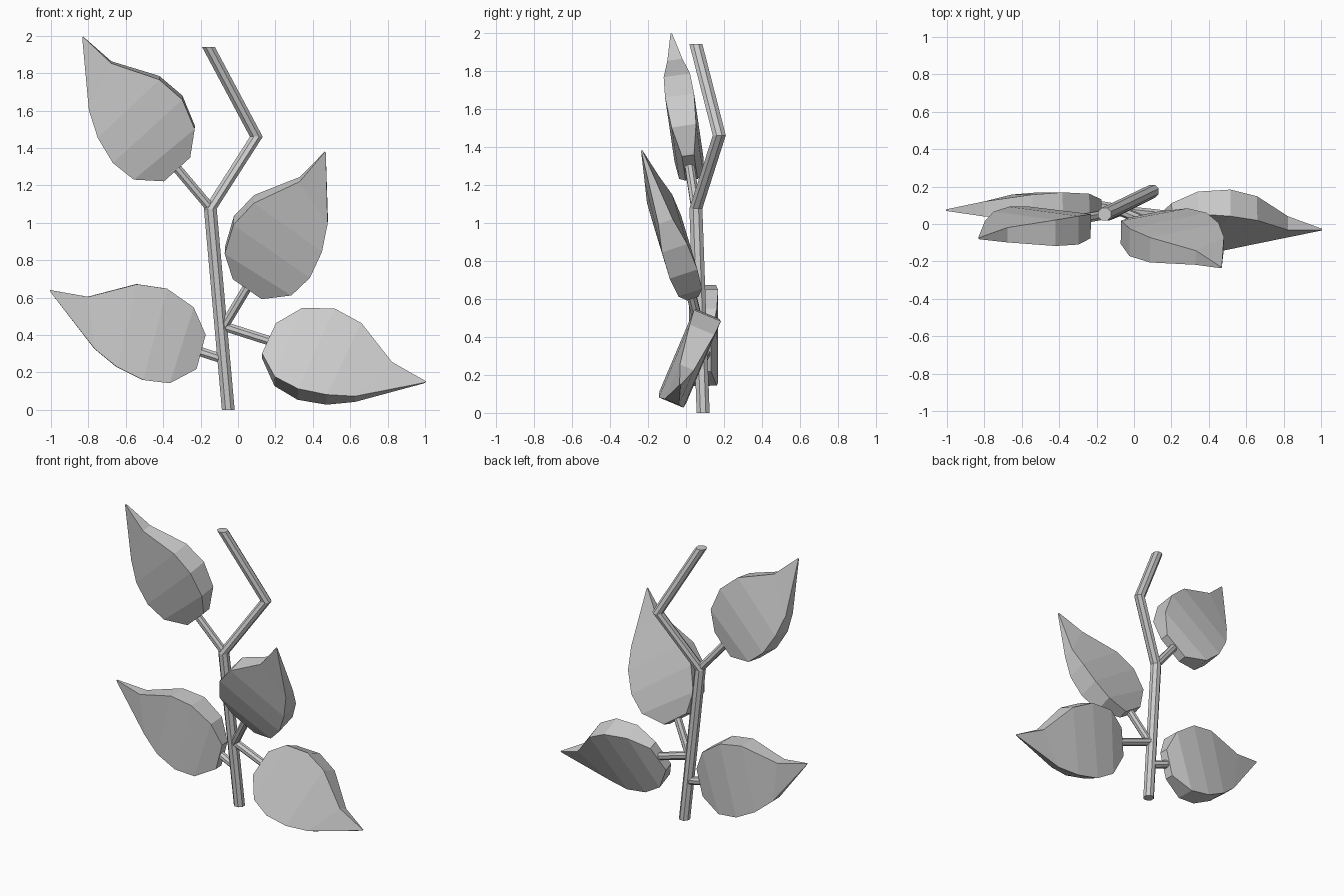
import bpy, bmesh, math
from mathutils import Vector

if "Cube" in bpy.data.objects:
    bpy.data.objects.remove(bpy.data.objects["Cube"])


def finish(bm, name):
    bmesh.ops.recalc_face_normals(bm, faces=bm.faces[:])
    mesh = bpy.data.meshes.new(name)
    bm.to_mesh(mesh)
    bm.free()
    obj = bpy.data.objects.new(name, mesh)
    bpy.context.collection.objects.link(obj)
    return obj


def loft(bm, rings):
    """Skin a list of equal-sized vertex rings and cap both ends."""
    n = len(rings[0])
    for a, b in zip(rings, rings[1:]):
        for i in range(n):
            j = (i + 1) % n
            bm.faces.new((a[i], a[j], b[j], b[i]))
    bm.faces.new(rings[0])
    bm.faces.new(rings[-1])


def tube(name, path, radius, sides, x_axis, y_axis):
    bm = bmesh.new()
    rings = []
    for p in path:
        ring = []
        for k in range(sides):
            a = 2 * math.pi * (k + 0.5) / sides
            ring.append(bm.verts.new(Vector(p) + radius * (math.cos(a) * x_axis + math.sin(a) * y_axis)))
        rings.append(ring)
    loft(bm, rings)
    return finish(bm, name)


# Leaf rows: (along, across) of upper edge, (along, across) of lower edge, half thickness
ROWS = [
    ((0.00, 0.095), (0.00, -0.095), 0.032),
    ((0.10, 0.220), (0.12, -0.205), 0.065),
    ((0.263, 0.28), (0.263, -0.225), 0.077),
    ((0.425, 0.262), (0.417, -0.193), 0.070),
    ((0.66, 0.130), (0.555, -0.130), 0.040),
    ((0.865, 0.113), (0.86, 0.103), 0.004),
]


def leaf(name, base, along, across):
    base, u, v = Vector(base), Vector(along).normalized(), Vector(across)
    v = (v - u * v.dot(u)).normalized()
    n = u.cross(v)
    bm = bmesh.new()
    rings = []
    for top, low, h in ROWS:
        ring = []
        for (s, t), side in ((top, h), (top, -h), (low, -h), (low, h)):
            ring.append(bm.verts.new(base + u * s + v * t + n * side))
        rings.append(ring)
    loft(bm, rings)
    return finish(bm, name)


def petiole(name, start, end):
    d = (Vector(end) - Vector(start)).normalized()
    x = d.cross(Vector((0, 1, 0))).normalized()
    tube(name, [start, Vector(end) + d * 0.02], 0.027, 8, x, d.cross(x))


# Main zigzag stem with level, mitred joints
tube("stem", [(-0.052, 0.09, 0), (-0.148, 0.052, 1.075), (0.098, 0.175, 1.46), (-0.158, 0.052, 1.94)],
     0.037, 8, Vector((1, 0, 0)), Vector((0, 1, 0)))

# Leaves with their stalks: name, stalk start, leaf base, along, across
LEAVES = [
    ("upper_left", (-0.148, 0.052, 1.08), (-0.325, 0.02, 1.29), (-0.68, -0.10, 0.73), (0.73, -0.10, 0.68)),
    ("middle_right", (-0.085, 0.075, 0.43), (0.05, 0.02, 0.655), (0.585, -0.27, 0.765), (-0.79, -0.18, 0.59)),
    ("lower_left", (-0.075, 0.08, 0.27), (-0.198, 0.10, 0.31), (-0.967, -0.03, 0.256), (0.256, 0.0, 0.967)),
    ("lower_right", (-0.085, 0.075, 0.45), (0.165, 0.048, 0.37), (0.918, -0.136, -0.363), (0.39, 0.36, 0.85)),
]
for name, start, base, along, across in LEAVES:
    leaf(name + "_leaf", base, along, across)
    petiole(name + "_leaf_stalk", start, base)
